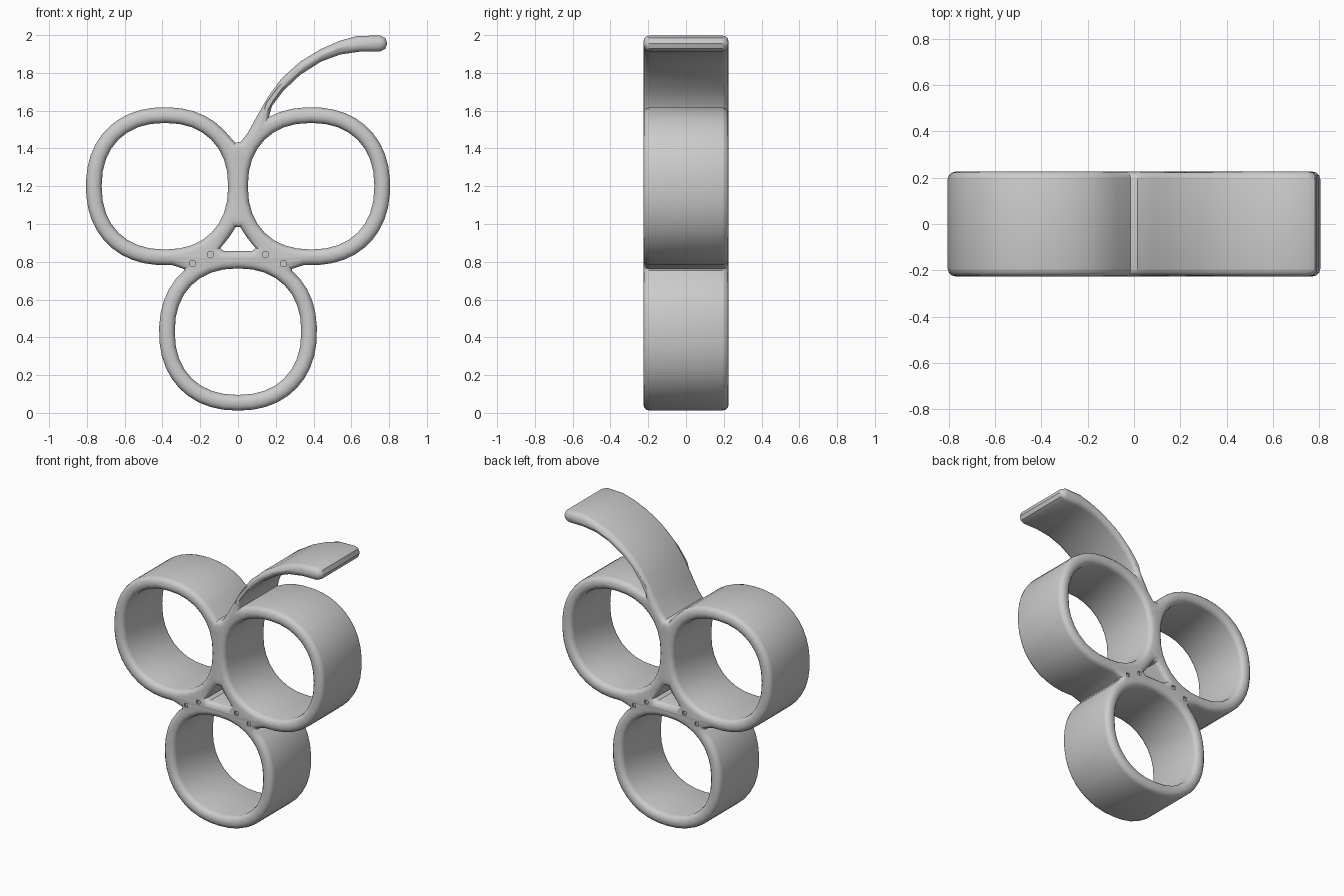
import bpy
import bmesh
from math import sin, cos, radians, copysign

cube = bpy.data.objects.get("Cube")
if cube:
    bpy.data.objects.remove(cube)

HALF_DEPTH = 0.226
ROUND = 0.034
UPPER_Z, UPPER_X, LOWER_Z = 1.2, 0.387, 0.43

grey = bpy.data.materials.new("plain grey")
grey.use_nodes = True
colour = (0.6, 0.6, 0.6, 1)
grey.diffuse_color = colour
grey.node_tree.nodes["Principled BSDF"].inputs["Base Color"].default_value = colour


def arc(cx, cz, radius, start, end, steps, power=2.2):
    """Slightly squared circular arc, angles in degrees."""
    pts = []
    for i in range(steps + 1):
        a = radians(start + (end - start) * i / steps)
        c, s = cos(a), sin(a)
        pts.append((cx + radius * copysign(abs(c) ** (2 / power), c),
                    cz + radius * copysign(abs(s) ** (2 / power), s)))
    return pts


def hole(cx, cz):
    return arc(cx, cz, 0.335, 0, 348.75, 31, 2.25)


# Outer silhouette: lower ring, right ring, stem, left ring
stem = [(0.17, 1.59), (0.18, 1.625), (0.24, 1.705), (0.33, 1.79), (0.44, 1.86),
        (0.54, 1.897), (0.64, 1.912), (0.75, 1.913), (0.78, 1.928), (0.79, 1.955),
        (0.78, 1.985), (0.75, 1.998), (0.63, 1.995), (0.54, 1.97), (0.44, 1.927),
        (0.33, 1.86), (0.23, 1.77), (0.16, 1.675), (0.1, 1.57), (0.05, 1.48),
        (0.015, 1.435), (-0.015, 1.43)]
notch = (0.285, 0.762)
outline = (arc(0, LOWER_Z, 0.418, 131, 409, 30)
           + [notch]
           + arc(UPPER_X, UPPER_Z, 0.418, 266, 480, 24)
           + stem
           + arc(-UPPER_X, UPPER_Z, 0.418, 44, 274, 26)
           + [(-notch[0], notch[1])])

# Small gap where the three rings meet
gap = [(-0.075, 0.857), (0.075, 0.857), (0.094, 0.872), (0.05, 0.925),
       (0.012, 0.983), (-0.012, 0.983), (-0.05, 0.925), (-0.094, 0.872)]

# One rounded band following all the profiles
curve = bpy.data.curves.new("grape_rings", "CURVE")
curve.dimensions = "2D"
curve.fill_mode = "BOTH"
curve.extrude = HALF_DEPTH - ROUND
curve.bevel_depth = ROUND
curve.bevel_resolution = 2
curve.offset = -ROUND
loops = [outline, hole(UPPER_X, UPPER_Z), hole(-UPPER_X, UPPER_Z), hole(0, LOWER_Z), gap]
for pts in loops:
    spline = curve.splines.new("POLY")
    spline.points.add(len(pts) - 1)
    for p, (x, z) in zip(spline.points, pts):
        p.co = (x, z, 0, 1)
    spline.use_cyclic_u = True

rings = bpy.data.objects.new("grape_rings_and_stem", curve)
bpy.context.collection.objects.link(rings)
rings.rotation_euler.x = radians(90)
bpy.ops.object.select_all(action="DESELECT")
rings.select_set(True)
bpy.context.view_layer.objects.active = rings
bpy.ops.object.convert(target="MESH")
rings = bpy.context.object
bpy.ops.object.transform_apply(location=False, rotation=True, scale=False)

bm = bmesh.new()
bm.from_mesh(rings.data)
bmesh.ops.remove_doubles(bm, verts=bm.verts, dist=0.0005)
bmesh.ops.recalc_face_normals(bm, faces=bm.faces)
bm.to_mesh(rings.data)
bm.free()

# Tiny pits in the webs, front and back
bm = bmesh.new()
for x, z in ((0.145, 0.838), (0.24, 0.79)):
    for sx in (-1, 1):
        for sy in (-1, 1):
            made = bmesh.ops.create_cube(bm, size=0.026)
            bmesh.ops.translate(bm, verts=made["verts"], vec=(sx * x, sy * HALF_DEPTH, z))
pit_mesh = bpy.data.meshes.new("pit_cutter")
bm.to_mesh(pit_mesh)
bm.free()
cutter = bpy.data.objects.new("pit_cutter", pit_mesh)
bpy.context.collection.objects.link(cutter)
cutter.hide_render = True
cut = rings.modifiers.new("pits", "BOOLEAN")
cut.operation = "DIFFERENCE"
cut.solver = "EXACT"
cut.object = cutter
bpy.ops.object.modifier_apply(modifier="pits")
bpy.data.objects.remove(cutter)

rings.data.materials.clear()
rings.data.materials.append(grey)
for poly in rings.data.polygons:
    poly.material_index = 0
bpy.ops.object.shade_smooth_by_angle(angle=radians(35))
